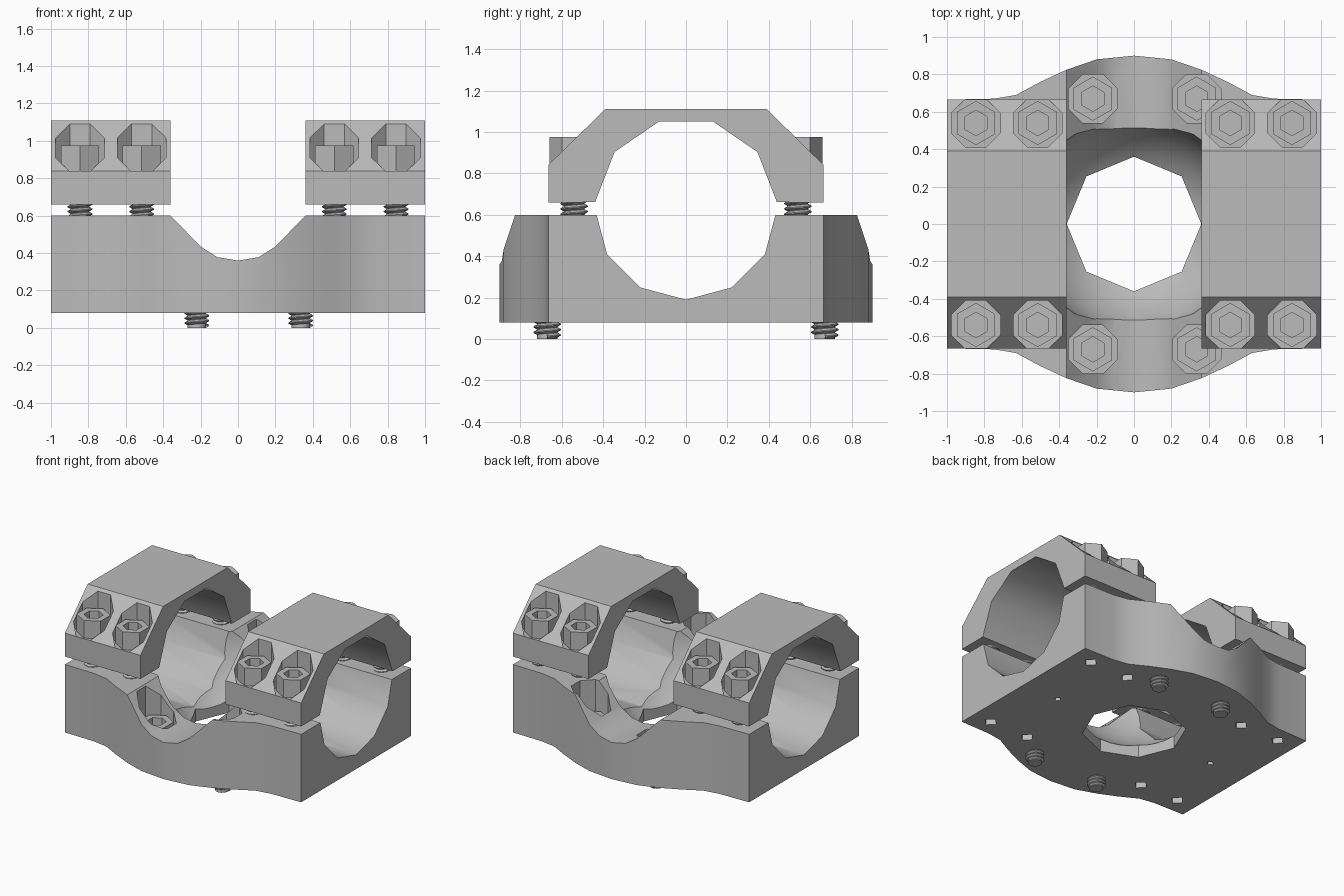
import bpy, bmesh, math
from mathutils import Matrix, Vector

cube = bpy.data.objects.get("Cube")
if cube:
    bpy.data.objects.remove(cube, do_unlink=True)

steel = bpy.data.materials.new("grey steel")
steel.use_nodes = True
GREY = (0.5, 0.5, 0.5, 1)
steel.diffuse_color = GREY
steel.node_tree.nodes["Principled BSDF"].inputs["Base Color"].default_value = GREY

BORE_Z, BORE_R = 0.63, 0.44
PITCH = 0.026


def finish(bm, name):
    bmesh.ops.recalc_face_normals(bm, faces=bm.faces)
    mesh = bpy.data.meshes.new(name)
    bm.to_mesh(mesh)
    bm.free()
    mesh.materials.append(steel)
    obj = bpy.data.objects.new(name, mesh)
    bpy.context.collection.objects.link(obj)
    return obj


def prism(name, points, axis, start, end):
    """Extrude a 2D outline along one axis (0 = x, 1 = y, 2 = z)."""
    bm = bmesh.new()

    def place(p, d):
        co = list(p)
        co.insert(axis, d)
        return Vector(co)
    face = bm.faces.new([bm.verts.new(place(p, start)) for p in points])
    moved = bmesh.ops.extrude_face_region(bm, geom=[face])["geom"]
    shift = place((0, 0), end - start)
    bmesh.ops.translate(bm, vec=shift, verts=[v for v in moved if isinstance(v, bmesh.types.BMVert)])
    return finish(bm, name)


def ring(cx, cy, radius, sides, turn=0.0):
    angles = [math.tau * i / sides + math.radians(turn) for i in range(sides)]
    return [(cx + radius * math.cos(a), cy + radius * math.sin(a)) for a in angles]


def activate(obj):
    bpy.ops.object.select_all(action="DESELECT")
    obj.select_set(True)
    bpy.context.view_layer.objects.active = obj


def cut(target, cutter):
    mod = target.modifiers.new("cut", "BOOLEAN")
    mod.operation, mod.solver, mod.object = "DIFFERENCE", "EXACT", cutter
    activate(target)
    bpy.ops.object.modifier_apply(modifier=mod.name)
    bpy.data.objects.remove(cutter, do_unlink=True)


def smooth(obj, degrees):
    activate(obj)
    bpy.ops.object.shade_smooth_by_angle(angle=math.radians(degrees))


def pocket(target, x, y, floor, top):
    cut(target, prism("pocket_cutter", ring(x, y, 0.141, 8, 22.5), 2, floor, top))


def bolt(name, x, y, seat, tip, thread_low, turns):
    # Hexagonal head with a hexagonal socket
    head = prism(name + "_head", ring(x, y, 0.118, 6, 30), 2, seat - 0.01, seat + 0.135)
    cut(head, prism("socket_cutter", ring(x, y, 0.068, 6, 30), 2, seat + 0.06, seat + 0.2))
    # Plain core
    smooth(prism(name + "_core", ring(x, y, 0.05, 12), 2, tip, seat), 40)
    # Helical thread
    bm = bmesh.new()
    row = [bm.verts.new((r, 0, PITCH * k)) for r, k in ((0.048, 0), (0.066, 0.4), (0.066, 0.6), (0.048, 1))]
    for a, b in zip(row, row[1:]):
        bm.edges.new((a, b))
    thread = finish(bm, name + "_thread")
    thread.location = (x, y, thread_low)
    mod = thread.modifiers.new("helix", "SCREW")
    mod.screw_offset, mod.iterations = PITCH, turns
    mod.steps = mod.render_steps = 12
    mod.use_smooth_shade = False


# Base block with bulging front and back
half = [(1, 0.665), (0.75, 0.67), (0.63, 0.69), (0.5, 0.76), (0.36, 0.825), (0.2, 0.88), (0, 0.9)]
back = half + [(-x, y) for x, y in half[-2::-1]]
base = prism("base_block", back + [(x, -y) for x, y in reversed(back)], 2, 0.08, 0.6)

# Valley across the top, pipe bore, round cavity and drain opening
valley = [(0.4, 0.64), (0.36, 0.6), (0.2, 0.435), (0.11, 0.378), (0, 0.36)]
valley += [(-x, z) for x, z in valley[-2::-1]]
cut(base, prism("valley_cutter", valley, 1, -1.2, 1.2))
cut(base, prism("bore_cutter", ring(0, BORE_Z, BORE_R, 12), 0, -1.2, 1.2))
bm = bmesh.new()
bmesh.ops.create_uvsphere(bm, u_segments=32, v_segments=20, radius=0.58,
                          matrix=Matrix.Translation((0, 0, BORE_Z)))
cut(base, finish(bm, "cavity_cutter"))
cut(base, prism("opening_cutter", ring(0, 0, 0.36, 8), 2, -0.2, 0.6))

# Base bolts in pockets
for side, y in (("back", 0.67), ("front", -0.67)):
    for hand, x in (("right", -0.22), ("left", 0.335)):
        pocket(base, x, y, 0.24, 0.9)
        bolt(f"base_bolt_{side}_{hand}", x, y, 0.24, 0.0, 0.0, 4)

# Clamp caps with two bolts on each flank
arc = [math.radians(4 + 34.4 * i) for i in range(6)]
under = [(BORE_R * math.cos(a), BORE_Z + BORE_R * math.sin(a)) for a in arc]
cap_outline = [(-0.665, 0.66), (-0.665, 0.84), (-0.39, 1.11), (0.39, 1.11), (0.665, 0.84), (0.665, 0.66)]
for hand, s in (("left", 1), ("right", -1)):
    cap = prism(f"clamp_cap_{hand}", cap_outline + under, 0, s * 0.36, s)
    for side, y in (("back", 0.54), ("front", -0.54)):
        for place, x in (("outer", s * 0.845), ("inner", s * 0.515)):
            pocket(cap, x, y, 0.84, 1.3)
            bolt(f"cap_bolt_{hand}_{side}_{place}", x, y, 0.84, 0.3, 0.57, 4)
            cut(base, prism("hole_cutter", ring(x, y, 0.05, 4), 2, 0, 0.31))
    smooth(cap, 36)
    # Small drain under the bore
    cut(base, prism("drain_cutter", ring(s * 0.69, 0, 0.025, 4), 2, 0, 0.3))

smooth(base, 33)
